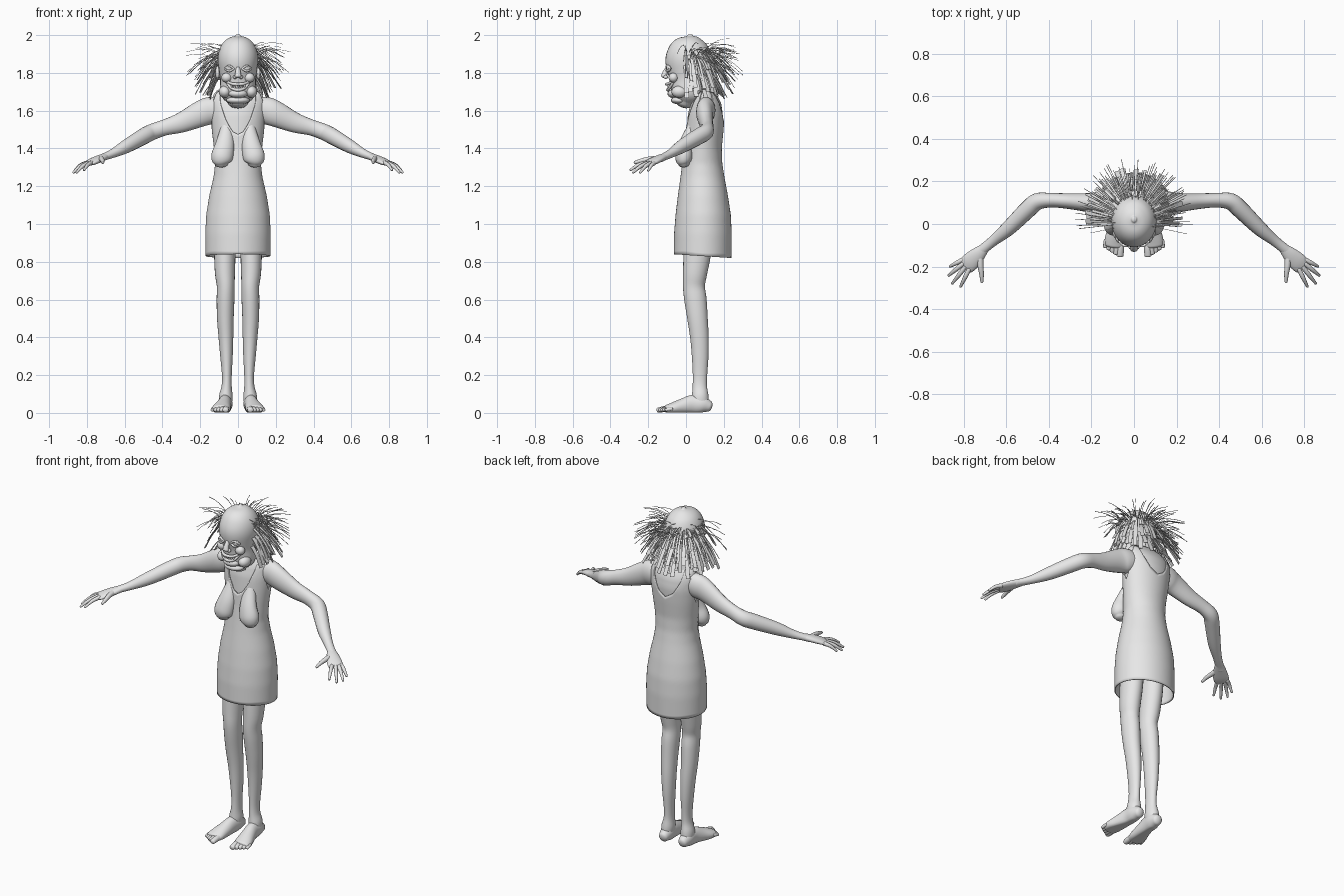
import bpy, bmesh, math, random
from mathutils import Vector

random.seed(4)
if "Cube" in bpy.data.objects:
    bpy.data.objects.remove(bpy.data.objects["Cube"])

grey = bpy.data.materials.new("plain_grey")
grey.use_nodes = True
grey.diffuse_color = (0.8, 0.8, 0.8, 1)
grey.node_tree.nodes["Principled BSDF"].inputs["Base Color"].default_value = grey.diffuse_color

X, Y, Z = Vector((1, 0, 0)), Vector((0, 1, 0)), Vector((0, 0, 1))


def finish(name, bm, smooth=True):
    bmesh.ops.recalc_face_normals(bm, faces=bm.faces)
    mesh = bpy.data.meshes.new(name)
    bm.to_mesh(mesh)
    bm.free()
    for face in mesh.polygons:
        face.use_smooth = smooth
    mesh.materials.append(grey)
    obj = bpy.data.objects.new(name, mesh)
    bpy.context.collection.objects.link(obj)
    return obj


def blend(rows, position):
    """Smooth value between the rows of a table."""
    i = max(0, min(int(position), len(rows) - 2))
    t = position - i
    row = lambda k: rows[max(0, min(k, len(rows) - 1))]
    result = []
    for a, b, c, d in zip(row(i - 1), row(i), row(i + 1), row(i + 2)):
        result.append(b + t / 2 * (c - a + t * (2 * a - 5 * b + 4 * c - d + t * (3 * (b - c) + d - a))))
    return result


def lookup(rows, key):
    """Linear lookup of a table by its first column."""
    for low, high in zip(rows, rows[1:]):
        if key <= high[0]:
            t = max(0, (key - low[0]) / (high[0] - low[0]))
            return [a + (b - a) * t for a, b in zip(low, high)]
    return list(rows[-1])


def add_rings(bm, rings, cap=True):
    loops = [[bm.verts.new(p) for p in ring] for ring in rings]
    count = len(loops[0])
    for low, high in zip(loops, loops[1:]):
        for i in range(count):
            j = (i + 1) % count
            bm.faces.new((low[i], low[j], high[j], high[i]))
    if cap:
        bm.faces.new(loops[0])
        bm.faces.new(loops[-1])


def tube(name, rows, ref=Z, side=1, sides=20, steps=4, floor=None):
    """Limb through rows of x, y, z, width radius, depth radius, with rounded ends."""
    total = (len(rows) - 1) * steps
    samples = [blend(rows, k / steps) for k in range(total + 1)]
    centres = [Vector(s[:3]) for s in samples]
    rings = []

    def ring(k, shift, scale):
        t = (centres[min(k + 1, total)] - centres[max(k - 1, 0)]).normalized()
        u = t.cross(ref).normalized()
        v = u.cross(t)
        points = []
        for n in range(sides):
            a = math.tau * n / sides
            p = centres[k] + t * shift + (u * math.cos(a) * samples[k][3] + v * math.sin(a) * samples[k][4]) * scale
            points.append((p.x * side, p.y, p.z if floor is None else max(p.z, floor)))
        rings.append(points)

    bulge = (0.1, 0.4, 0.7, 0.92)
    for scale in bulge:
        ring(0, -math.sqrt(1 - scale ** 2) * min(samples[0][3:]) * 0.6, scale)
    for k in range(total + 1):
        ring(k, 0, 1)
    for scale in reversed(bulge):
        ring(total, math.sqrt(1 - scale ** 2) * min(samples[-1][3:]) * 0.6, scale)
    bm = bmesh.new()
    add_rings(bm, rings)
    return finish(name, bm)


def ball(name, centre, radii):
    bm = bmesh.new()
    bmesh.ops.create_uvsphere(bm, u_segments=16, v_segments=10, radius=1)
    for v in bm.verts:
        v.co = Vector(centre) + Vector(a * b for a, b in zip(v.co, radii))
    return finish(name, bm)


# Torso profile: height, half width, front, back
PROFILE = [(.82, .166, -.06, .235), (.95, .168, -.058, .237), (1.05, .163, -.05, .232),
           (1.15, .147, -.038, .217), (1.25, .124, -.024, .198), (1.32, .116, -.015, .187),
           (1.4, .122, -.006, .184), (1.5, .134, 0, .194), (1.58, .142, .006, .199),
           (1.64, .143, .022, .19), (1.68, .137, .045, .17), (1.705, .12, .068, .148),
           (1.725, .08, .085, .135)]


def torso_point(z, angle, grow):
    _, width, front, back = lookup(PROFILE, z)
    depth = (back - front) / 2 + grow
    return ((width + grow) * math.sin(angle), (front + back) / 2 - depth * math.cos(angle), z)


COLUMNS = 96
bm = bmesh.new()
add_rings(bm, [[torso_point(1.2 + .525 * k / 30, math.tau * n / COLUMNS, -.004) for n in range(COLUMNS)]
               for k in range(31)])
finish("torso", bm)

# Dress: the upper edge follows neckline, straps and armholes around the body
EDGE = [(0, 1.475), (12, 1.49), (25, 1.54), (38, 1.63), (46, 1.7), (58, 1.705), (66, 1.64), (76, 1.54),
        (90, 1.49), (102, 1.53), (112, 1.62), (122, 1.705), (134, 1.7), (144, 1.63), (160, 1.56), (180, 1.53)]
rings = []
for k in range(41):
    ring = []
    for n in range(COLUMNS):
        angle = math.tau * n / COLUMNS
        degrees = math.degrees(angle)
        top = lookup(EDGE, min(degrees, 360 - degrees))[1]
        bottom = .83 + .01 * math.cos(angle)
        ring.append(torso_point(bottom + (top - bottom) * k / 40, angle, .005))
    rings.append(ring)
bm = bmesh.new()
add_rings(bm, rings, cap=False)
dress = finish("dress", bm)
shell = dress.modifiers.new("cloth", "SOLIDIFY")
shell.thickness = .006

# Head and neck
tube("neck", [(0, .1, 1.58, .07, .06), (0, .085, 1.66, .06, .06), (0, .06, 1.75, .06, .06)], Y)
tube("head", [(0, -.01, 1.645, .055, .05), (0, 0, 1.675, .086, .08), (0, .01, 1.71, .095, .093),
              (0, .015, 1.76, .094, .103), (0, .017, 1.81, .1, .117), (0, .015, 1.87, .107, .124),
              (0, .017, 1.92, .1, .112), (0, .02, 1.96, .079, .088), (0, .022, 1.985, .048, .052),
              (0, .022, 1.996, .014, .016)], Y, sides=32)
tube("nose", [(0, -.095, 1.83, .01, .01), (0, -.108, 1.805, .014, .014), (0, -.118, 1.782, .018, .014)], Y)
ball("chin", (0, -.062, 1.69), (.05, .036, .024))
ball("chin_fold", (0, -.035, 1.655), (.062, .045, .022))
tube("upper_lip", [(-.062, -.068, 1.755, .006, .006), (-.03, -.096, 1.742, .008, .008),
                   (0, -.102, 1.74, .009, .008), (.03, -.096, 1.742, .008, .008),
                   (.062, -.068, 1.755, .006, .006)])
tube("lower_lip", [(-.06, -.068, 1.75, .006, .006), (-.035, -.087, 1.72, .008, .008),
                   (0, -.096, 1.71, .009, .009), (.035, -.087, 1.72, .008, .008),
                   (.06, -.068, 1.75, .006, .006)])
for index, x in enumerate((-.032, -.018, .004, .02, .034)):
    ball("tooth", (x, -.092, 1.732 - .01 * (index % 2)), (.006, .006, .009))

# Paired parts
for s, word in ((1, "left"), (-1, "right")):
    ball(word + "_eye", (s * .046, -.088, 1.825), (.02, .016, .017))
    for label, rise in (("upper_lid", .012), ("lower_lid", -.016)):
        tube(f"{word}_{label}", [(.022, -.1, 1.822, .005, .005), (.046, -.101, 1.825 + rise, .007, .006),
                                 (.07, -.082, 1.822, .005, .005)], side=s, sides=10)
    ball(word + "_nostril", (s * .016, -.107, 1.778), (.011, .012, .01))
    ball(word + "_cheek", (s * .06, -.066, 1.775), (.028, .026, .026))
    ball(word + "_jowl", (s * .07, -.035, 1.7), (.032, .042, .032))
    ball(word + "_ear", (s * .108, .03, 1.8), (.012, .025, .038))

    # Sagging chest under the cloth
    tube(word + "_breast", [(.06, .05, 1.56, .02, .02), (.062, .025, 1.49, .036, .03),
                            (.07, -.002, 1.42, .05, .037), (.082, -.01, 1.365, .058, .046),
                            (.088, -.012, 1.335, .052, .042), (.088, -.01, 1.318, .036, .03)], Y, s)

    # Arm with bent elbow
    tube(word + "_arm", [(.1, .105, 1.605, .05, .065), (.15, .105, 1.6, .05, .072), (.2, .1, 1.582, .046, .068),
                         (.3, .107, 1.537, .037, .053), (.39, .112, 1.51, .034, .042),
                         (.455, .105, 1.487, .04, .043), (.5, .068, 1.464, .041, .043),
                         (.59, -.02, 1.412, .035, .036), (.66, -.078, 1.375, .025, .024),
                         (.71, -.118, 1.355, .024, .019), (.73, -.134, 1.347, .027, .019)], Z, s)

    # Hand
    tube(word + "_palm", [(.7, -.11, 1.358, .022, .018), (.735, -.145, 1.345, .036, .019),
                          (.77, -.178, 1.33, .043, .017), (.792, -.198, 1.32, .04, .012)], Z, s)
    fingers = [("little", (.805, -.168, 1.322), (.866, -.2, 1.282)), ("ring", (.803, -.186, 1.322), (.872, -.243, 1.272)),
               ("middle", (.793, -.202, 1.322), (.855, -.28, 1.272)), ("index", (.775, -.212, 1.324), (.816, -.295, 1.285))]
    for label, root, tip in fingers:
        root, tip = Vector(root), Vector(tip)
        knuckle = root.lerp(tip, .5) + Z * .008
        tube(f"{word}_{label}_finger", [(*root, .011, .012), (*knuckle, .01, .01), (*tip, .006, .006)], Z, s, 10)
    tube(word + "_thumb", [(.725, -.14, 1.347, .017, .015), (.722, -.195, 1.343, .014, .014),
                           (.717, -.235, 1.336, .011, .011), (.715, -.272, 1.325, .007, .008)], Z, s, 12)

    # Leg
    tube(word + "_leg", [(.07, .07, .98, .06, .075), (.07, .06, .85, .057, .073), (.069, .048, .74, .053, .064),
                         (.065, .042, .67, .047, .058), (.066, .05, .6, .047, .059), (.067, .061, .5, .044, .054),
                         (.064, .071, .4, .039, .049), (.061, .075, .3, .033, .044), (.059, .074, .2, .026, .038),
                         (.06, .073, .14, .027, .038), (.064, .075, .09, .036, .044), (.066, .075, .05, .034, .046)],
         Y, s, 24)

    # Foot with toes
    tube(word + "_foot", [(.064, .122, .035, .028, .03), (.066, .085, .045, .037, .046),
                          (.069, .035, .045, .036, .05), (.078, -.02, .034, .042, .041),
                          (.088, -.07, .024, .049, .031), (.092, -.1, .02, .046, .023)], Z, s, 24, floor=.003)
    for toe in range(5):
        x, size = .062 + .0175 * toe, .017 - .0018 * toe
        tube(f"{word}_toe", [(x, -.075, .022, size, size), (x + .002, -.115 + .007 * toe, .02, size, size),
                             (x + .004, -.148 + .01 * toe, .015, size, size * .8)], Z, s, 10, floor=.002)


# Hair: flat strands fanned round the sides and back of the head
def strand(bm, turn, root_z, tip_radius, tip_z, width, sag):
    out = Vector((math.cos(turn), math.sin(turn), 0))
    across = Z.cross(out)
    _, half, depth = lookup([(1.76, .092, .1), (1.87, .104, .12), (1.92, .097, .108), (1.96, .076, .084)], root_z)
    root = Vector((out.x * half, .017 + out.y * depth, root_z))
    tip = Vector((out.x * tip_radius, .03 + out.y * tip_radius, tip_z))
    last = None
    for k in range(5):
        p = root.lerp(tip, k / 4) + Z * sag * math.sin(math.pi * k / 4)
        edge = [bm.verts.new(p + across * width * side) for side in (-.5, .5)]
        if last:
            bm.faces.new((last[0], last[1], edge[1], edge[0]))
        last = edge


def fan(name, count, root, radius, tip, width, sag, start=-12, stop=192):
    bm = bmesh.new()
    for k in range(count):
        turn = math.radians(start + (stop - start) * (k + random.uniform(.2, .8)) / count)
        strand(bm, turn, random.uniform(*root), random.uniform(*radius), random.uniform(*tip), width, sag)
    obj = finish(name, bm, False)
    body = obj.modifiers.new("thickness", "SOLIDIFY")
    body.thickness = .002


fan("lower_hair", 26, (1.78, 1.83), (.13, .19), (1.66, 1.71), .024, .015)
fan("middle_hair", 26, (1.84, 1.88), (.17, .24), (1.68, 1.76), .022, .02)
fan("upper_hair", 24, (1.88, 1.92), (.16, .23), (1.75, 1.83), .014, .015)
fan("loose_hair", 90, (1.87, 1.93), (.19, .28), (1.76, 1.93), .003, .015)
fan("stray_hair", 14, (1.91, 1.95), (.2, .26), (1.9, 1.985), .002, .015, -30, 210)
